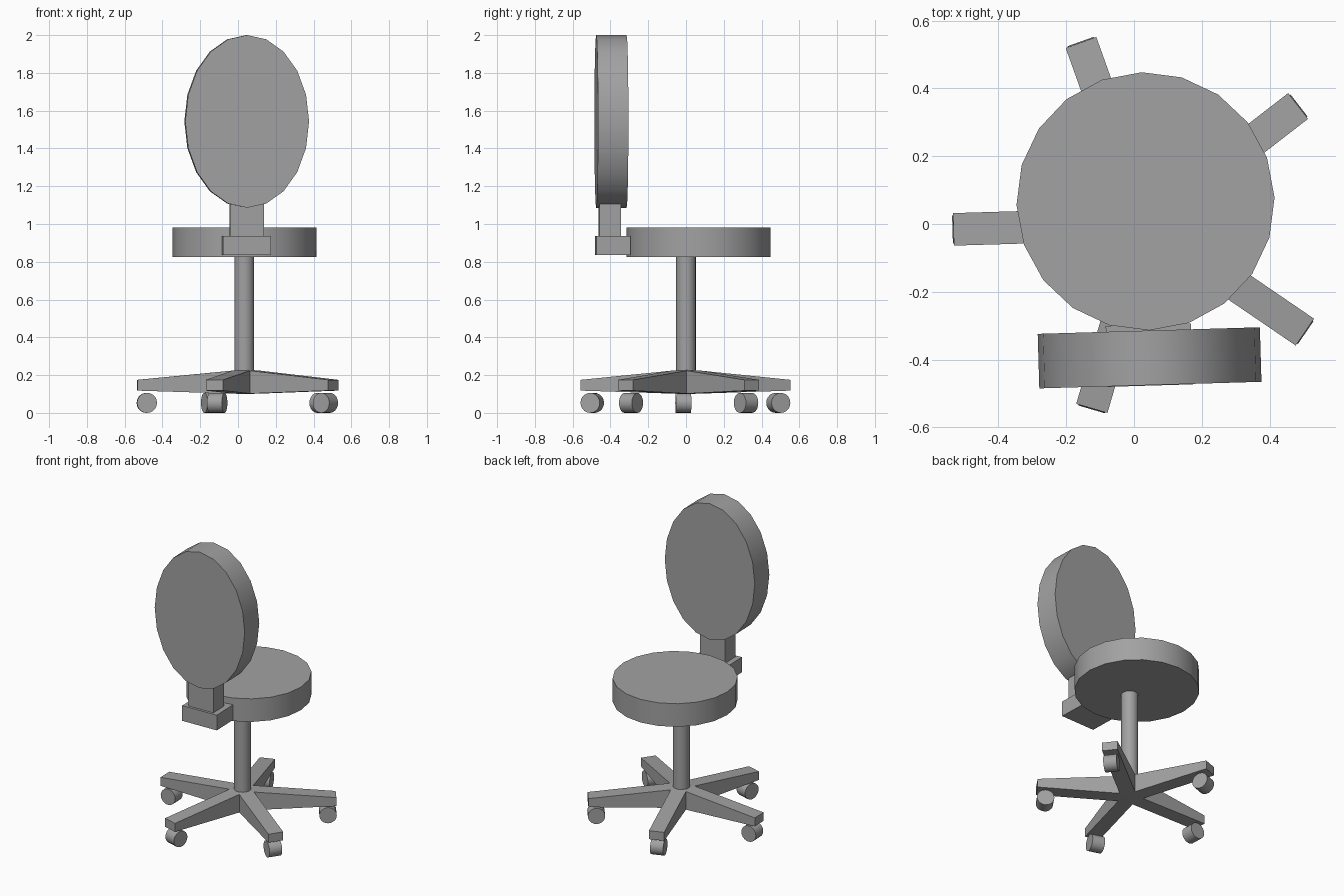
import bpy, bmesh
from math import radians, sin, cos, tan, pi
from mathutils import Matrix, Vector

cube = bpy.data.objects.get("Cube")
if cube:
    bpy.data.objects.remove(cube, do_unlink=True)

grey = bpy.data.materials.new("mid_grey")
grey.use_nodes = True
grey.diffuse_color = (0.36, 0.36, 0.36, 1)
grey.node_tree.nodes["Principled BSDF"].inputs["Base Color"].default_value = (0.36, 0.36, 0.36, 1)

YAW = radians(1.7)      # the whole chair is turned slightly
HUB = Vector((0.035, 0.001, 0))
ARMS = 5
ARM_LENGTH = 0.568
ARM_HALF = 0.048


def finish(name, bm):
    """Turn a bmesh into a named object with the shared material."""
    bmesh.ops.recalc_face_normals(bm, faces=bm.faces)
    mesh = bpy.data.meshes.new(name)
    bm.to_mesh(mesh)
    bm.free()
    mesh.materials.append(grey)
    ob = bpy.data.objects.new(name, mesh)
    bpy.context.collection.objects.link(ob)
    return ob


def smooth(ob):
    bpy.ops.object.select_all(action='DESELECT')
    ob.select_set(True)
    bpy.context.view_layer.objects.active = ob
    bpy.ops.object.shade_smooth_by_angle(angle=radians(30))


def place(location, yaw=YAW):
    return Matrix.Translation(location) @ Matrix.Rotation(yaw, 4, 'Z')


def cylinder(name, matrix, radius, depth, sides=20):
    bm = bmesh.new()
    bmesh.ops.create_cone(bm, cap_ends=True, segments=sides, radius1=radius,
                          radius2=radius, depth=depth, matrix=matrix)
    smooth(finish(name, bm))


def box(name, location, size):
    bm = bmesh.new()
    bmesh.ops.create_cube(bm, size=1, matrix=place(location) @ Matrix.Diagonal((*size, 1)))
    finish(name, bm)


LIE = Matrix.Rotation(pi / 2, 4, 'X')   # lays a cylinder along y

# Seat and centre post
cylinder("seat", place((0.034, 0.067, 0.903)), 0.381, 0.155)
cylinder("post", place((0.034, 0, 0.515)), 0.052, 0.65)

# Oval backrest with its stem and bracket
oval = place((0.046, -0.395, 1.543)) @ Matrix.Diagonal((0.328, 1, 0.457, 1)) @ LIE
cylinder("backrest", oval, 1, 0.161)
box("back_stem", (0.046, -0.403, 1.06), (0.18, 0.115, 0.26))
box("back_bracket", (0.045, -0.387, 0.886), (0.252, 0.18, 0.102))


# Five-armed base: a tapering star closed above, below and at the arm ends
def star_layer(bm, hub_z, tip_z):
    hub = bm.verts.new(HUB + Vector((0, 0, hub_z)))
    notch_r = ARM_HALF / sin(pi / ARMS)
    notch_x = ARM_HALF / tan(pi / ARMS)
    notch_z = hub_z + (tip_z - hub_z) * notch_x / ARM_LENGTH
    notches, tips = [], []
    for i in range(ARMS):
        a = pi + YAW + 2 * pi * i / ARMS
        b = a - pi / ARMS
        notches.append(bm.verts.new(HUB + Vector((notch_r * cos(b), notch_r * sin(b), notch_z))))
        turn = Matrix.Rotation(a, 3, 'Z')
        tips.append([bm.verts.new(HUB + turn @ Vector((ARM_LENGTH, s * ARM_HALF, tip_z)))
                     for s in (-1, 1)])
    outline = []
    for i in range(ARMS):
        bm.faces.new((hub, notches[i], *tips[i], notches[(i + 1) % ARMS]))
        outline += [notches[i], *tips[i]]
    return outline


bm = bmesh.new()
top = star_layer(bm, 0.23, 0.175)
bottom = star_layer(bm, 0.1, 0.118)
for i in range(len(top)):
    j = (i + 1) % len(top)
    bm.faces.new((top[i], top[j], bottom[j], bottom[i]))
finish("star_base", bm)

# One caster wheel under each arm end, axle across the arm
for i in range(ARMS):
    a = pi + YAW + 2 * pi * i / ARMS
    spot = HUB + Vector((0.518 * cos(a), 0.518 * sin(a), 0.053))
    cylinder(f"caster_{i + 1}", place(spot, a) @ LIE, 0.053, 0.082)
